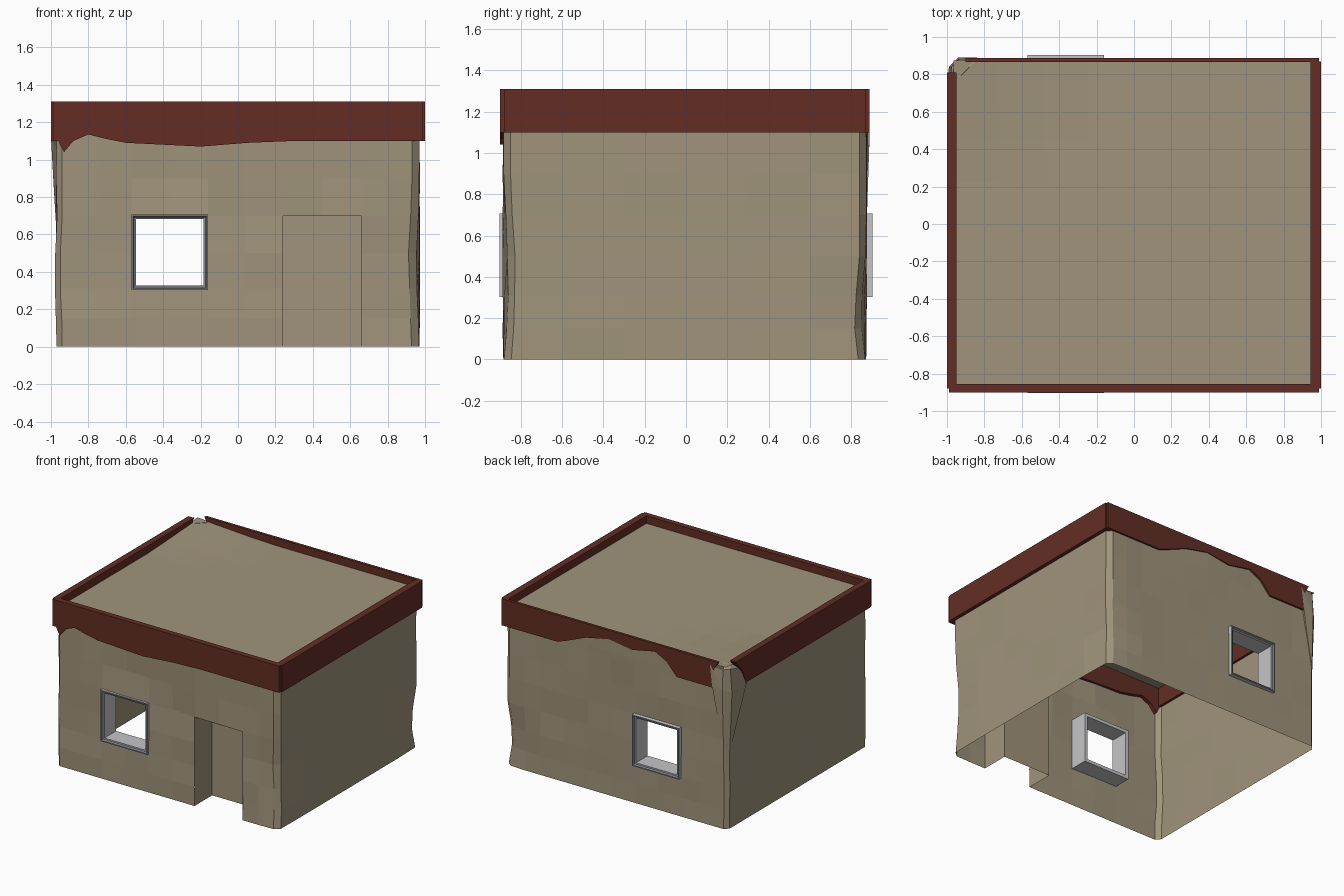
import bpy, bmesh, random
from mathutils import Vector

random.seed(4)
if "Cube" in bpy.data.objects:
    bpy.data.objects.remove(bpy.data.objects["Cube"])


def material(name, rgb):
    m = bpy.data.materials.new(name)
    m.use_nodes = True
    m.diffuse_color = (*rgb, 1)
    m.node_tree.nodes["Principled BSDF"].inputs["Base Color"].default_value = (*rgb, 1)
    return m


PLASTER = material("tan plaster", (0.35, 0.295, 0.2))
RED = material("dark red trim", (0.125, 0.027, 0.018))
GREY = material("grey frame", (0.27, 0.275, 0.3))
PALE = material("pale grey sleeve", (0.56, 0.56, 0.58))


def finish(name, bm, *mats, outward=True):
    if outward:
        bmesh.ops.recalc_face_normals(bm, faces=bm.faces)
    me = bpy.data.meshes.new(name)
    bm.to_mesh(me)
    bm.free()
    for m in mats:
        me.materials.append(m)
    ob = bpy.data.objects.new(name, me)
    bpy.context.collection.objects.link(ob)
    return ob


# Footprint of the walls, chamfered at the corners
FRONT, BACK, SIDE = -0.885, 0.873, 0.97
WIN_L, WIN_R, WIN_B, WIN_T = -0.57, -0.16, 0.31, 0.70
DOOR_L, DOOR_R, DOOR_T = 0.24, 0.66, 0.70
xs = [-0.94, -0.75, WIN_L, -0.365, WIN_R, 0.04, DOOR_L, 0.45, DOOR_R, 0.8, 0.93]
ys = [-0.85, -0.6, -0.3, 0, 0.3, 0.6, 0.84]
levels = [0, 0.15, WIN_B, 0.5, WIN_T, 0.9, 1.1, 1.14, 1.28]
outline = ([(x, FRONT) for x in xs] + [(SIDE, y) for y in ys]
           + [(x, BACK) for x in reversed(xs)] + [(-SIDE, y) for y in reversed(ys)])

# Worn spots: centre, radius, push
dents = [((0.95, -0.88, 0.5), 0.3, (-0.02, 0.025, 0)),
         ((0.97, -0.88, 0.2), 0.25, (-0.01, 0.02, 0)),
         ((0.96, 0.87, 0.2), 0.25, (-0.03, -0.03, 0)),
         ((-0.96, -0.87, 0.4), 0.3, (-0.015, 0.01, 0)),
         ((0.04, -0.885, 0.75), 0.25, (0, 0.02, 0)),
         ((-0.4, -0.885, 1.0), 0.3, (0, 0.02, 0)),
         ((0.0, 0.873, 1.2), 0.4, (0, 0.012, 0))]


def worn(p):
    q = p.copy()
    for c, r, push in dents:
        w = max(0, 1 - (p - Vector(c)).length / r)
        q += Vector(push) * w
    return q


def in_opening(x, z, on_front):
    window = WIN_L < x < WIN_R and WIN_B < z < WIN_T
    door = on_front and DOOR_L < x < DOOR_R and z < DOOR_T
    return window or door


# Wall shell, open underneath, with window and door openings
bm = bmesh.new()
rings = []
for z in levels:
    ring = []
    for x, y in outline:
        p = worn(Vector((x, y, z)))
        if 0 < z < 1.1:
            p += Vector((random.uniform(-1, 1) * 0.003 * (abs(x) == SIDE),
                         random.uniform(-1, 1) * 0.005 * (abs(x) != SIDE), 0))
        ring.append(bm.verts.new(p))
    rings.append(ring)
n = len(outline)
for k in range(len(levels) - 1):
    zm = (levels[k] + levels[k + 1]) / 2
    for i in range(n):
        a, b = outline[i], outline[(i + 1) % n]
        on_front, on_back = a[1] == b[1] == FRONT, a[1] == b[1] == BACK
        if zm > 1.14 and not on_back:
            continue
        if (on_front or on_back) and in_opening((a[0] + b[0]) / 2, zm, on_front):
            continue
        j = (i + 1) % n
        bm.faces.new((rings[k][i], rings[k][j], rings[k + 1][j], rings[k + 1][i]))
bmesh.ops.delete(bm, geom=[v for v in bm.verts if not v.link_faces], context='VERTS')
finish("walls", bm, PLASTER, outward=False)

# Door recess: jambs, lintel and back panel
bm = bmesh.new()
DEPTH = 0.22
section = [(DOOR_L, 0), (DOOR_L, DOOR_T), (DOOR_R, DOOR_T), (DOOR_R, 0)]
near = [bm.verts.new((x, FRONT, z)) for x, z in section]
far = [bm.verts.new((x, FRONT + DEPTH, z)) for x, z in section]
for i in range(3):
    bm.faces.new((near[i], near[i + 1], far[i + 1], far[i]))
bm.faces.new(far[::-1])
finish("door_recess", bm, PLASTER, outward=False)

# Roof slab sheet, swelling slightly towards the broken corner
bm = bmesh.new()
bmesh.ops.create_grid(bm, x_segments=8, y_segments=8, size=1)
for v in bm.verts:
    v.co = Vector((v.co.x * 0.965, v.co.y * 0.872 + 0.003, 1.25))
    near_corner = max(0, 1 - (v.co - Vector((-0.96, 0.87, 1.25))).length / 0.6)
    v.co.z += 0.035 * near_corner
finish("roof", bm, PLASTER, outward=False)


# Trim boards: a ragged outline in (along, z), given thickness
def trim(name, profile, place, thickness):
    bm = bmesh.new()
    face = bm.faces.new([bm.verts.new(place(u, z)) for u, z in profile])
    ext = bmesh.ops.extrude_face_region(bm, geom=[face])
    moved = [g for g in ext["geom"] if isinstance(g, bmesh.types.BMVert)]
    bmesh.ops.translate(bm, verts=moved, vec=thickness)
    finish(name, bm, RED)


TOP, LOW = 1.31, 1.1
trim("front_trim",
     [(-0.99, TOP), (-0.99, LOW), (-0.96, LOW), (-0.93, 1.04), (-0.88, LOW), (-0.8, 1.135),
      (-0.7, 1.11), (-0.6, 1.09), (-0.2, 1.07), (0.05, 1.09), (0.3, LOW), (0.99, LOW), (0.99, TOP)],
     lambda u, z: (u, -0.9, z), (0, 0.045, 0))
trim("back_trim",
     [(0.99, TOP), (0.99, LOW), (0.5, LOW), (0.42, 1.13), (0.25, 1.2), (0.05, 1.24), (-0.15, 1.21),
      (-0.35, 1.25), (-0.45, 1.2), (-0.54, LOW), (-0.86, LOW), (-0.84, 1.2), (-0.9, TOP)],
     lambda u, z: (u, 0.888, z), (0, -0.022, 0))
trim("left_trim", [(-0.88, TOP), (-0.88, LOW), (0.87, LOW), (0.87, TOP)],
     lambda u, z: (1.0, u, z), (-0.055, 0, 0))
trim("right_trim", [(-0.88, TOP), (-0.88, LOW), (0.68, LOW), (0.72, 1.2), (0.81, TOP)],
     lambda u, z: (-1.0, u, z), (0.05, 0, 0))

# Crumbled plaster at the broken back corner
bm = bmesh.new()
for p in [(-0.97, 0.84, 0.6), (-0.94, 0.875, 0.65), (-0.985, 0.76, 0.85), (-0.88, 0.885, 0.95),
          (-1.0, 0.66, 1.12), (-0.99, 0.84, 1.08), (-0.94, 0.89, 1.1), (-0.85, 0.89, 1.12),
          (-0.99, 0.72, 1.23), (-0.975, 0.84, 1.26), (-0.94, 0.88, 1.26), (-0.83, 0.888, 1.28),
          (-0.94, 0.78, 1.28), (-0.88, 0.84, 1.27), (-0.9, 0.8, 0.9)]:
    bm.verts.new(p)
hull = bmesh.ops.convex_hull(bm, input=bm.verts)
bmesh.ops.delete(bm, geom=[g for g in hull["geom_interior"] if isinstance(g, bmesh.types.BMVert)],
                 context='VERTS')
finish("broken_corner", bm, PLASTER)


# Window frames: square rings swept into a stepped sleeve
def window(name, outer_y, inward):
    bm = bmesh.new()
    cx, cz = (WIN_L + WIN_R) / 2, (WIN_B + WIN_T) / 2
    steps = [(0.205, 0.16), (0.205, 0), (0.196, 0), (0.19, 0.012), (0.18, 0.015), (0.18, 0.16)]
    loops = [[bm.verts.new((cx + sx * h, outer_y + inward * d, cz + sz * (h - 0.003)))
              for sx, sz in ((-1, -1), (1, -1), (1, 1), (-1, 1))] for h, d in steps]
    for k in range(len(loops)):
        a, b = loops[k], loops[(k + 1) % len(loops)]
        for i in range(4):
            j = (i + 1) % 4
            f = bm.faces.new((a[i], a[j], b[j], b[i]))
            f.material_index = 1 if k in (1, 2, 3) else 0
    finish(name, bm, PALE, GREY)


window("front_window", -0.903, 1)
window("back_window", 0.903, -1)
